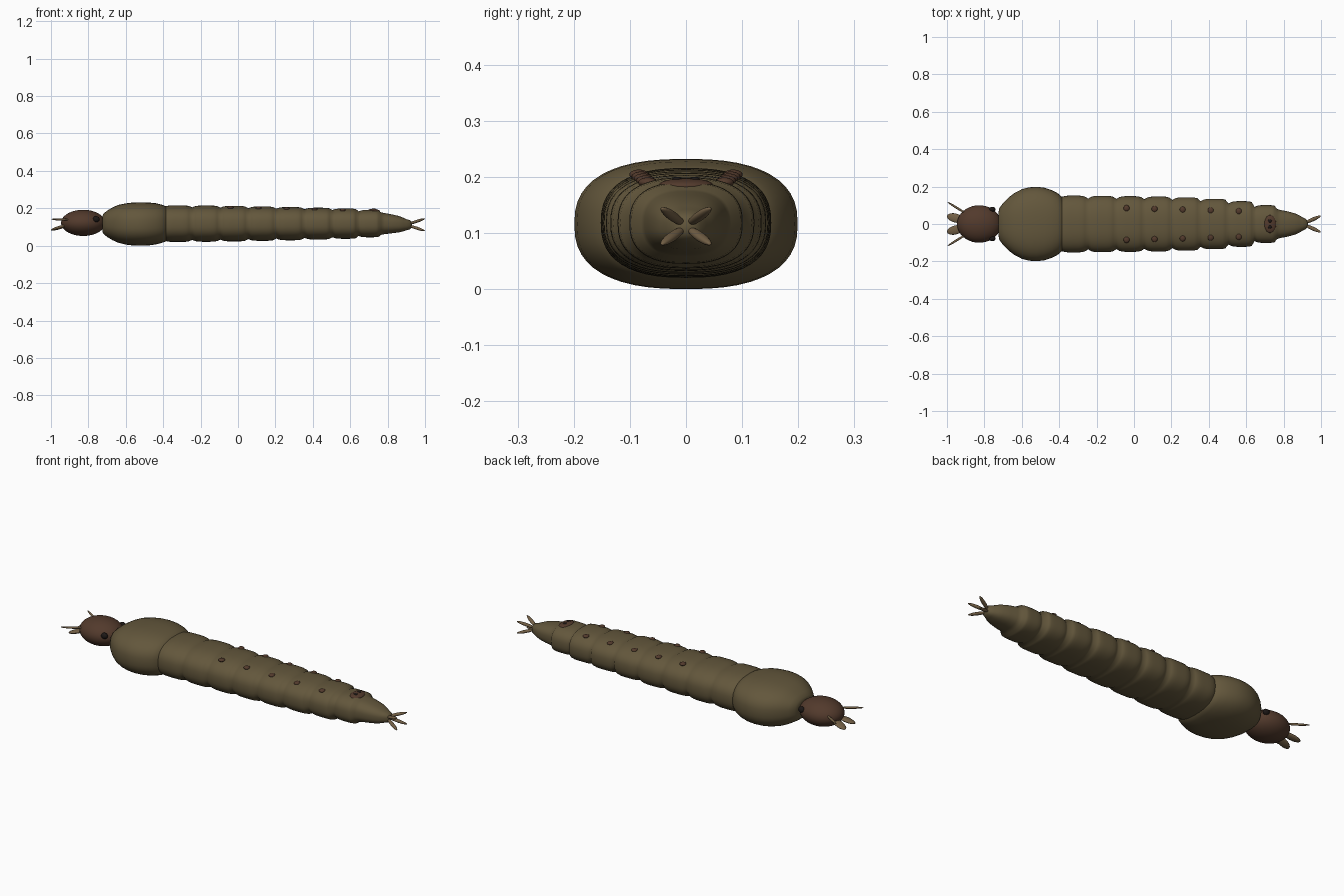
import bpy, bmesh
from math import cos, sin, pi, copysign
from mathutils import Vector

if "Cube" in bpy.data.objects:
    bpy.data.objects.remove(bpy.data.objects["Cube"])


def material(name, rgb):
    m = bpy.data.materials.new(name)
    m.diffuse_color = (*rgb, 1)
    m.use_nodes = True
    m.node_tree.nodes["Principled BSDF"].inputs["Base Color"].default_value = m.diffuse_color
    return m


OLIVE = material("olive_skin", (0.125, 0.095, 0.045))
BROWN = material("brown_shell", (0.085, 0.042, 0.025))
DARK = material("dark_eye", (0.012, 0.009, 0.008))
TAN = material("tan_bristle", (0.17, 0.115, 0.06))


def finish(name, bm, mat):
    bmesh.ops.recalc_face_normals(bm, faces=bm.faces)
    me = bpy.data.meshes.new(name)
    bm.to_mesh(me)
    bm.free()
    for p in me.polygons:
        p.use_smooth = True
    me.materials.append(mat)
    ob = bpy.data.objects.new(name, me)
    bpy.context.collection.objects.link(ob)
    return ob


def loft(name, stations, mat, n=2.5, sides=48):
    """Rounded-box sections along x; stations are (x, half_y, half_z, centre_z)."""
    bm = bmesh.new()
    rings = []
    for x, hy, hz, cz in stations:
        ring = []
        for i in range(sides):
            c, s = cos(2 * pi * i / sides), sin(2 * pi * i / sides)
            ring.append(bm.verts.new((x, hy * copysign(abs(c) ** (2 / n), c),
                                      cz + hz * copysign(abs(s) ** (2 / n), s))))
        rings.append(ring)
    for a, b in zip(rings, rings[1:]):
        for i in range(sides):
            j = (i + 1) % sides
            bm.faces.new((a[i], a[j], b[j], b[i]))
    bm.faces.new(rings[0])
    bm.faces.new(rings[-1])
    return finish(name, bm, mat)


def ellipsoid(name, centre, radii, mat, axis=(1, 0, 0), seg=20):
    """Ellipsoid whose local x points along axis."""
    bm = bmesh.new()
    bmesh.ops.create_uvsphere(bm, u_segments=seg, v_segments=seg // 2 + 2, radius=1)
    bmesh.ops.scale(bm, vec=radii, verts=bm.verts)
    ob = finish(name, bm, mat)
    d = Vector(axis).normalized()
    side = Vector((0, 0, 1)).cross(d).normalized()
    up = d.cross(side)
    for v in ob.data.vertices:
        v.co = Vector(centre) + d * v.co.x + side * v.co.y + up * v.co.z
    return ob


# Swollen thorax
loft("thorax", [(-0.725, 0.06, 0.04, 0.117), (-0.72, 0.085, 0.054, 0.117),
                (-0.70, 0.112, 0.070, 0.117), (-0.67, 0.142, 0.088, 0.117),
                (-0.64, 0.165, 0.101, 0.117), (-0.60, 0.186, 0.110, 0.116),
                (-0.56, 0.196, 0.115, 0.116), (-0.52, 0.199, 0.116, 0.116),
                (-0.48, 0.194, 0.115, 0.116), (-0.44, 0.181, 0.110, 0.117),
                (-0.41, 0.166, 0.103, 0.117), (-0.385, 0.145, 0.094, 0.117),
                (-0.37, 0.11, 0.07, 0.117)], OLIVE)

# Abdomen: bulging rings tapering toward the tail
edges = [-0.40, -0.245, -0.095, 0.055, 0.205, 0.355, 0.505, 0.645, 0.765]
sizes = [(0.152, 0.098), (0.151, 0.097), (0.149, 0.095), (0.147, 0.092),
         (0.143, 0.089), (0.135, 0.085), (0.122, 0.081), (0.101, 0.073)]
stations = []
for (a, b), (hy, hz) in zip(zip(edges, edges[1:]), sizes):
    for k in range(9):
        t = k / 9
        f = 1 - 0.10 * abs(2 * t - 1) ** 4
        stations.append((a + (b - a) * t, hy * f, hz * f, 0.118))
stations += [(0.765, 0.08, 0.06, 0.118), (0.785, 0.074, 0.056, 0.118),
             (0.82, 0.068, 0.051, 0.117), (0.86, 0.057, 0.044, 0.115),
             (0.885, 0.046, 0.036, 0.113), (0.90, 0.036, 0.030, 0.112),
             (0.92, 0.026, 0.024, 0.112), (0.93, 0.012, 0.012, 0.112)]
loft("abdomen", stations, OLIVE)

# Head, tail saddle and breathing plate
ellipsoid("head", (-0.828, 0, 0.122), (0.118, 0.1, 0.07), BROWN, seg=40)
ellipsoid("tail_saddle", (0.842, 0, 0.142), (0.05, 0.052, 0.02), BROWN, (1, 0, -0.25))
ellipsoid("breathing_plate", (0.728, 0, 0.186), (0.032, 0.048, 0.011), BROWN, (1, 0, -0.1))

for s, side in ((-1, "right"), (1, "left")):
    # Head details
    ellipsoid("eye_" + side, (-0.758, s * 0.078, 0.142), (0.018, 0.014, 0.016), DARK)
    ellipsoid("antenna_" + side, (-0.945, s * 0.085, 0.14), (0.062, 0.006, 0.006), TAN,
              (-1, s * 0.62, 0.03))
    ellipsoid("mouth_brush_" + side, (-0.955, s * 0.032, 0.097), (0.048, 0.024, 0.009), TAN,
              (-1, s * 0.25, -0.3))
    # Breathing holes
    ellipsoid("breathing_hole_" + side, (0.726, s * 0.016, 0.194), (0.011, 0.009, 0.006), DARK)
    # Back warts
    for i in range(5):
        ellipsoid(f"wart_{side}_{i + 1}",
                  (-0.04 + 0.15 * i, s * (0.084 - 0.004 * i), 0.204 - 0.0035 * i),
                  (0.016, 0.017, 0.009), BROWN)
    # Tail gills
    for u, level in ((-1, "lower"), (1, "upper")):
        ellipsoid(f"tail_gill_{level}_{side}", (0.955, s * 0.024, 0.112 + u * 0.018),
                  (0.05, 0.010, 0.008), TAN, (1, s * 0.45, u * 0.33))
